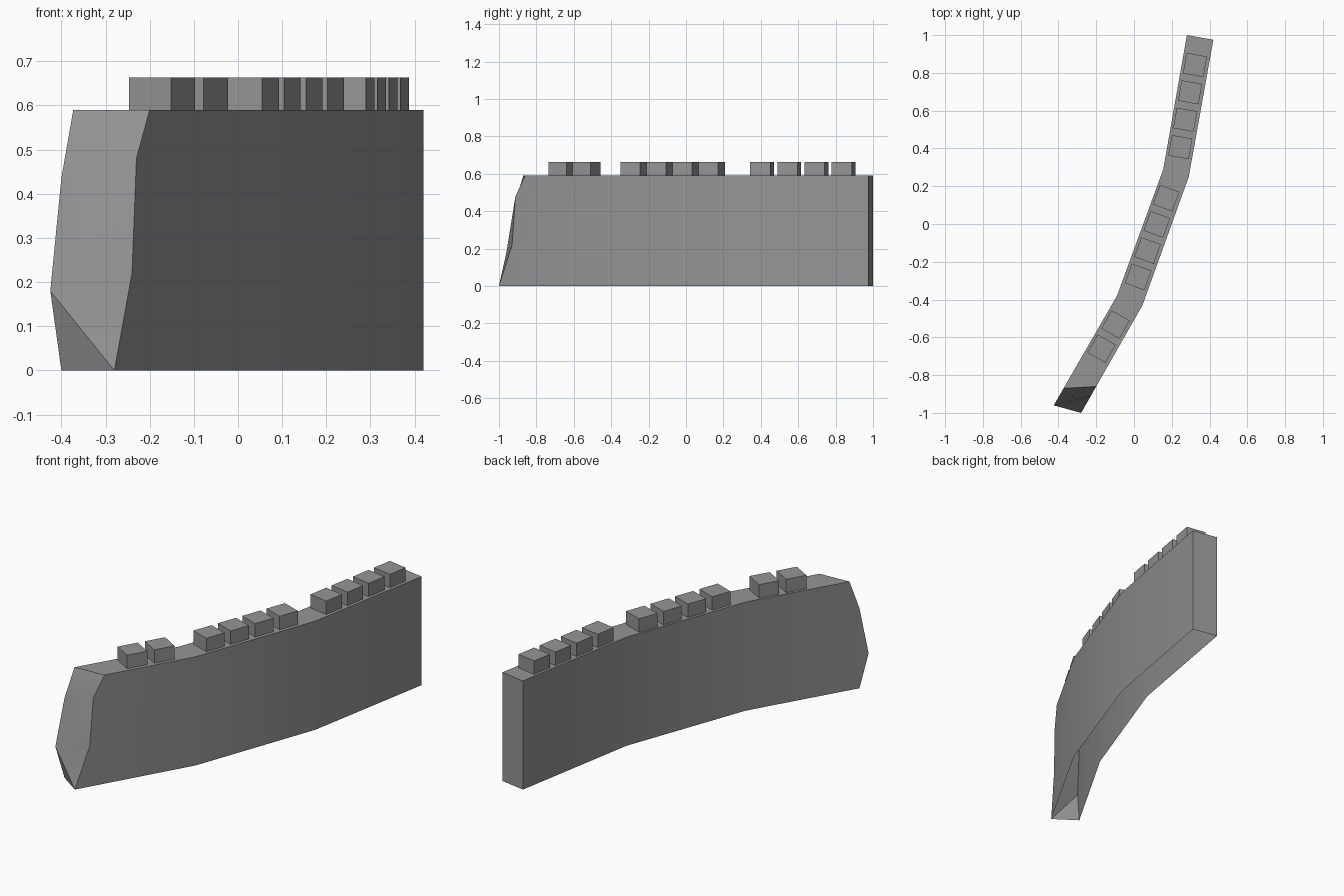
import bpy, bmesh, math
from mathutils import Matrix

if "Cube" in bpy.data.objects:
    bpy.data.objects.remove(bpy.data.objects["Cube"])

stone = bpy.data.materials.new("grey stone")
stone.diffuse_color = (0.3, 0.3, 0.3, 1)
stone.use_nodes = True
stone.node_tree.nodes["Principled BSDF"].inputs["Base Color"].default_value = stone.diffuse_color
WALL_TOP, BLOCK_TOP = 0.59, 0.663


def add_object(name, bm):
    mesh = bpy.data.meshes.new(name)
    bm.to_mesh(mesh)
    bm.free()
    mesh.materials.append(stone)
    obj = bpy.data.objects.new(name, mesh)
    bpy.context.collection.objects.link(obj)
    return obj


# Curved wall: plan stations from the back end to the last bend, open underneath
left_plan = [(0.28, 1.0), (0.155, 0.29), (-0.09, -0.38)]
right_plan = [(0.42, 0.975), (0.29, 0.25), (0.045, -0.43)]
# Worn front edges, from the ground up
left_front = [(-0.40, -0.917, 0), (-0.425, -0.96, 0.18),
              (-0.40, -0.917, 0.435), (-0.373, -0.87, WALL_TOP)]
right_front = [(-0.28, -1.0, 0), (-0.24, -0.93, 0.22),
               (-0.23, -0.912, 0.48), (-0.20, -0.86, WALL_TOP)]

bm = bmesh.new()


def make_side(plan, front):
    low = [bm.verts.new((x, y, 0)) for x, y in plan]
    high = [bm.verts.new((x, y, WALL_TOP)) for x, y in plan]
    end = [bm.verts.new(p) for p in front]
    for i in range(len(plan) - 1):
        bm.faces.new((low[i], low[i + 1], high[i + 1], high[i]))
    bm.faces.new([low[-1]] + end + [high[-1]])
    return low, high + [end[-1]], end


l_low, l_high, l_end = make_side(left_plan, left_front)
r_low, r_high, r_end = make_side(right_plan, right_front)
# Walkway on top and flat back end
for i in range(len(l_high) - 1):
    bm.faces.new((l_high[i], l_high[i + 1], r_high[i + 1], r_high[i]))
bm.faces.new((l_low[0], r_low[0], r_high[0], l_high[0]))
# Slanted front end
bm.faces.new((l_end[0], r_end[0], l_end[1]))
bm.faces.new((l_end[1], r_end[0], r_end[1]))
for i in (1, 2):
    bm.faces.new((l_end[i], r_end[i], r_end[i + 1], l_end[i + 1]))
bmesh.ops.recalc_face_normals(bm, faces=bm.faces)
# An open shell can come out inverted, so make the walkway face up
bm.normal_update()
top = max(bm.faces, key=lambda f: f.calc_center_median().z)
if top.normal.z < 0:
    bmesh.ops.reverse_faces(bm, faces=bm.faces)
wall = add_object("curved_wall", bm)
bpy.context.view_layer.objects.active = wall
wall.select_set(True)
bpy.ops.object.shade_smooth_by_angle(angle=math.radians(30))

# Battlement blocks: first centre, last centre, count, turn in degrees
groups = [((0.323, 0.842), (0.245, 0.407), 4, -10),
          ((0.17, 0.137), (0.022, -0.28), 4, -20),
          ((-0.098, -0.532), (-0.172, -0.66), 2, -30)]
number = 0
for (x0, y0), (x1, y1), count, turn in groups:
    for i in range(count):
        t = i / (count - 1)
        number += 1
        height = BLOCK_TOP - WALL_TOP
        bm = bmesh.new()
        bmesh.ops.create_cube(bm, size=1, matrix=Matrix.Diagonal((0.11, 0.11, height, 1)))
        bm.normal_update()
        bmesh.ops.delete(bm, geom=[f for f in bm.faces if f.normal.z < -0.5],
                         context='FACES')
        block = add_object(f"battlement_{number}", bm)
        block.location = (x0 + (x1 - x0) * t, y0 + (y1 - y0) * t, WALL_TOP + height / 2)
        block.rotation_euler.z = math.radians(turn)
